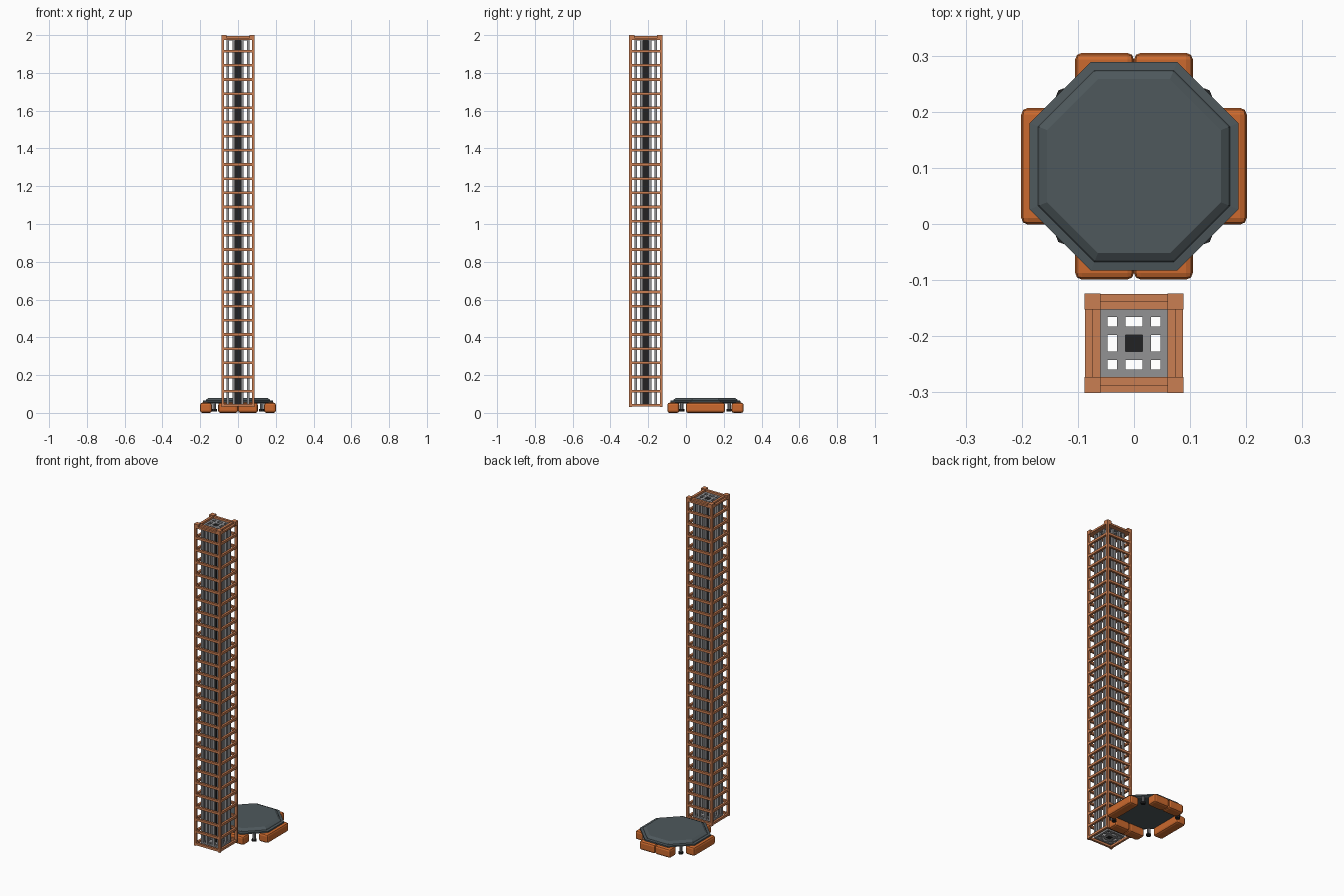
import bpy, bmesh, math
from mathutils import Matrix

if "Cube" in bpy.data.objects:
    bpy.data.objects.remove(bpy.data.objects["Cube"])

def mat(name, rgb):
    m = bpy.data.materials.new(name)
    lin = [((c / 255 + 0.055) / 1.055) ** 2.4 for c in rgb]
    m.diffuse_color = (*lin, 1)
    m.use_nodes = True
    m.node_tree.nodes["Principled BSDF"].inputs["Base Color"].default_value = m.diffuse_color
    return m

ORANGE = mat("bright orange", (204, 106, 46))
RUST = mat("pale orange", (202, 126, 82))
SLATE = mat("slate", (78, 88, 92))
GREY = mat("mid grey", (146, 146, 148))
BLACK = mat("black", (34, 34, 35))

def finish(name, bm, material):
    bmesh.ops.recalc_face_normals(bm, faces=bm.faces[:])
    me = bpy.data.meshes.new(name)
    bm.to_mesh(me)
    bm.free()
    me.materials.append(material)
    ob = bpy.data.objects.new(name, me)
    bpy.context.collection.objects.link(ob)
    return ob

def add_box(bm, x0, x1, y0, y1, z0, z1):
    m = Matrix.Translation(((x0 + x1) / 2, (y0 + y1) / 2, (z0 + z1) / 2))
    bmesh.ops.create_cube(bm, size=1, matrix=m @ Matrix.Diagonal((x1 - x0, y1 - y0, z1 - z0, 1)))

def add_frame(bm, cy, outer, inner, z0, z1):
    # square ring of four bars
    for s in (-1, 1):
        a, b = sorted((s * inner, s * outer))
        add_box(bm, -outer, outer, cy + a, cy + b, z0, z1)
        add_box(bm, a, b, cy - inner, cy + inner, z0, z1)

TY = -0.2125          # tower centre
H = 0.0885            # tower half width

# corner posts with wider caps on top
bm = bmesh.new()
for sx in (-1, 1):
    for sy in (-1, 1):
        x, y = sorted((sx * H, sx * (H - .014))), sorted((sy * H, sy * (H - .014)))
        add_box(bm, *x, TY + y[0], TY + y[1], 0.03, 1.985)
        x, y = sorted((sx * H, sx * 0.06)), sorted((sy * H, sy * 0.06))
        add_box(bm, *x, TY + y[0], TY + y[1], 1.975, 2.0)
finish("tower_corner_posts", bm, RUST)

# horizontal rings up the tower
bm = bmesh.new()
for i in range(26):
    z = 0.04 + i * 0.075
    add_frame(bm, TY, H - .001, H - .014, z - .007, z + .007)
finish("tower_rings", bm, RUST)

# top rim
bm = bmesh.new()
add_frame(bm, TY, H - .001, 0.075, 1.975, 1.986)
add_frame(bm, TY, 0.075, 0.06, 1.975, 1.996)
finish("tower_top_rim", bm, RUST)

# inner shaft rods, skipping the four around the core
bars = [(-0.06, -0.047), (-0.03, -0.015), (0.015, 0.03), (0.047, 0.06)]
bm = bmesh.new()
for i, (x0, x1) in enumerate(bars):
    for j, (y0, y1) in enumerate(bars):
        if i in (0, 3) or j in (0, 3):
            add_box(bm, x0, x1, TY + y0, TY + y1, 0.035, 1.98)
finish("shaft_rods", bm, GREY)

# grid plates at both ends of the shaft
bm = bmesh.new()
for z in (0.035, 1.972):
    for a, b in bars:
        add_box(bm, a, b, TY - .06, TY + .06, z, z + .012)
        add_box(bm, -.06, .06, TY + a, TY + b, z, z + .0119)
finish("shaft_end_grids", bm, GREY)

# black core
bm = bmesh.new()
add_box(bm, -.015, .015, TY - .015, TY + .015, 0.035, 1.98)
finish("shaft_core", bm, BLACK)

PY = 0.103            # pad centre

def octagon_stack(name, levels, material):
    # levels: (apothem, z), lofted bottom to top
    bm = bmesh.new()
    loops = []
    for r, z in levels:
        R = r / math.cos(math.pi / 8)
        loops.append([bm.verts.new((R * math.cos(math.pi / 8 + k * math.pi / 4),
                                    PY + R * math.sin(math.pi / 8 + k * math.pi / 4), z)) for k in range(8)])
    for a, b in zip(loops, loops[1:]):
        for k in range(8):
            bm.faces.new((a[k], a[(k + 1) % 8], b[(k + 1) % 8], b[k]))
    bm.faces.new(loops[0])
    bm.faces.new(loops[-1])
    return finish(name, bm, material)

octagon_stack("pad_deck", [(.172, .05), (.186, .056), (.186, .064), (.171, .066),
                           (.168, .071), (.155, .08)], SLATE)

# chamfered floats round the pad: single on the sides, paired front and back
def float_bag(name, x0, x1, y0, y1):
    bm = bmesh.new()
    add_box(bm, x0, x1, PY + y0, PY + y1, 0.0, 0.054)
    bmesh.ops.bevel(bm, geom=bm.edges[:], offset=0.012, segments=2, profile=0.5, affect='EDGES')
    finish(name, bm, ORANGE)

for s, n in ((-1, "left"), (1, "right")):
    float_bag("float_" + n, *sorted((s * .138, s * .201)), -.104, .104)
for s, n in ((-1, "front"), (1, "back")):
    y = sorted((s * .138, s * .202))
    float_bag("float_" + n + "_left", -.105, 0, *y)
    float_bag("float_" + n + "_right", 0, .105, *y)

# legs between the floats
for sx in (-1, 1):
    for sy in (-1, 1):
        tag = ("left" if sx < 0 else "right") + ("_front" if sy < 0 else "_back")
        for name, r, z0, z1, m in (("leg_", .009, .012, .052, GREY), ("foot_", .014, .008, .02, BLACK)):
            bm = bmesh.new()
            bmesh.ops.create_cone(bm, cap_ends=True, segments=8, radius1=r, radius2=r, depth=z1 - z0,
                                  matrix=Matrix.Translation((sx * .125, PY + sy * .125, (z0 + z1) / 2)))
            finish(name + tag, bm, m)
